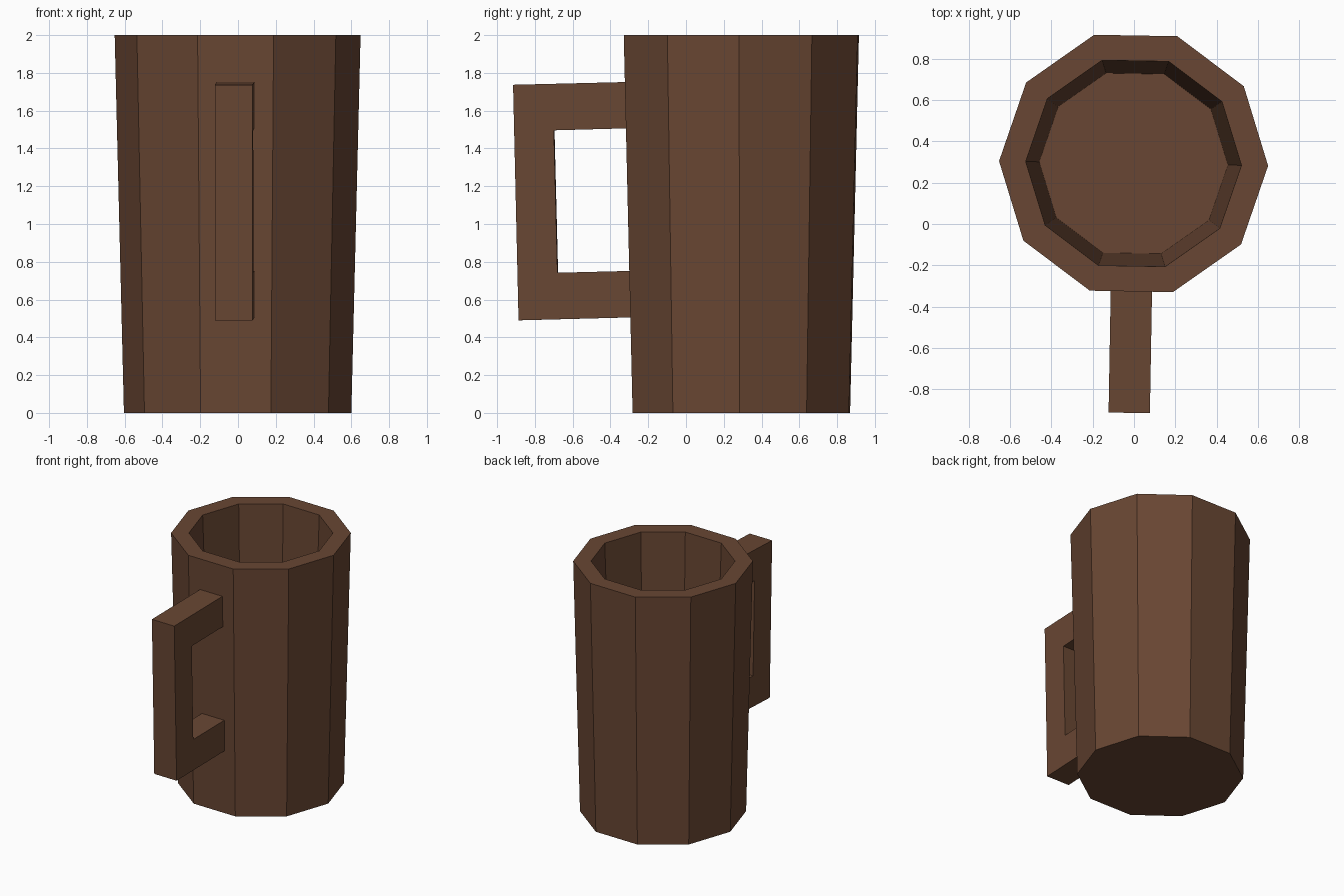
import bpy, bmesh, math
from mathutils import Matrix, Vector

if "Cube" in bpy.data.objects:
    bpy.data.objects.remove(bpy.data.objects["Cube"])

brown = bpy.data.materials.new("brown wood")
brown.diffuse_color = (0.14, 0.062, 0.033, 1)
brown.use_nodes = True
brown.node_tree.nodes["Principled BSDF"].inputs["Base Color"].default_value = brown.diffuse_color

SIDES = 10
# Shared placement: the cup axis, with the slight turn of the whole mug
PLACE = Matrix.Translation((-0.002, 0.293, 0)) @ Matrix.Rotation(math.radians(-1), 4, 'Z')


def finish(name, bm):
    bmesh.ops.recalc_face_normals(bm, faces=bm.faces)
    bm.transform(PLACE)
    mesh = bpy.data.meshes.new(name)
    bm.to_mesh(mesh)
    bm.free()
    mesh.materials.append(brown)
    obj = bpy.data.objects.new(name, mesh)
    bpy.context.collection.objects.link(obj)


# Cup: ten-sided rings (radius, height) from outer base over the rim to the inner floor
bm = bmesh.new()
rings = []
for r, z in [(0.602, 0), (0.651, 2), (0.522, 2), (0.457, 0.15)]:
    rings.append([bm.verts.new((r * math.cos(a), r * math.sin(a), z))
                  for a in (math.tau * i / SIDES for i in range(SIDES))])
for low, high in zip(rings, rings[1:]):
    for i in range(SIDES):
        j = (i + 1) % SIDES
        bm.faces.new((low[i], low[j], high[j], high[i]))
bm.faces.new(rings[0])
bm.faces.new(rings[-1])
finish("cup", bm)

# Handle: three bars swept as a C through paired (outer, inner) profile points
bm = bmesh.new()
outer = [(-0.57, 0.506), (-1.178, 0.49), (-1.207, 1.737), (-0.59, 1.752)]
inner = [(-0.57, 0.752), (-0.972, 0.742), (-0.991, 1.496), (-0.59, 1.507)]
sections = []
for (yo, zo), (yi, zi) in zip(outer, inner):
    sections.append([bm.verts.new(p) for p in
                     ((-0.1, yo, zo), (0.1, yo, zo), (0.1, yi, zi), (-0.1, yi, zi))])
for a, b in zip(sections, sections[1:]):
    for i in range(4):
        j = (i + 1) % 4
        bm.faces.new((a[i], a[j], b[j], b[i]))
bm.faces.new(sections[0])
bm.faces.new(sections[-1])
finish("handle", bm)
